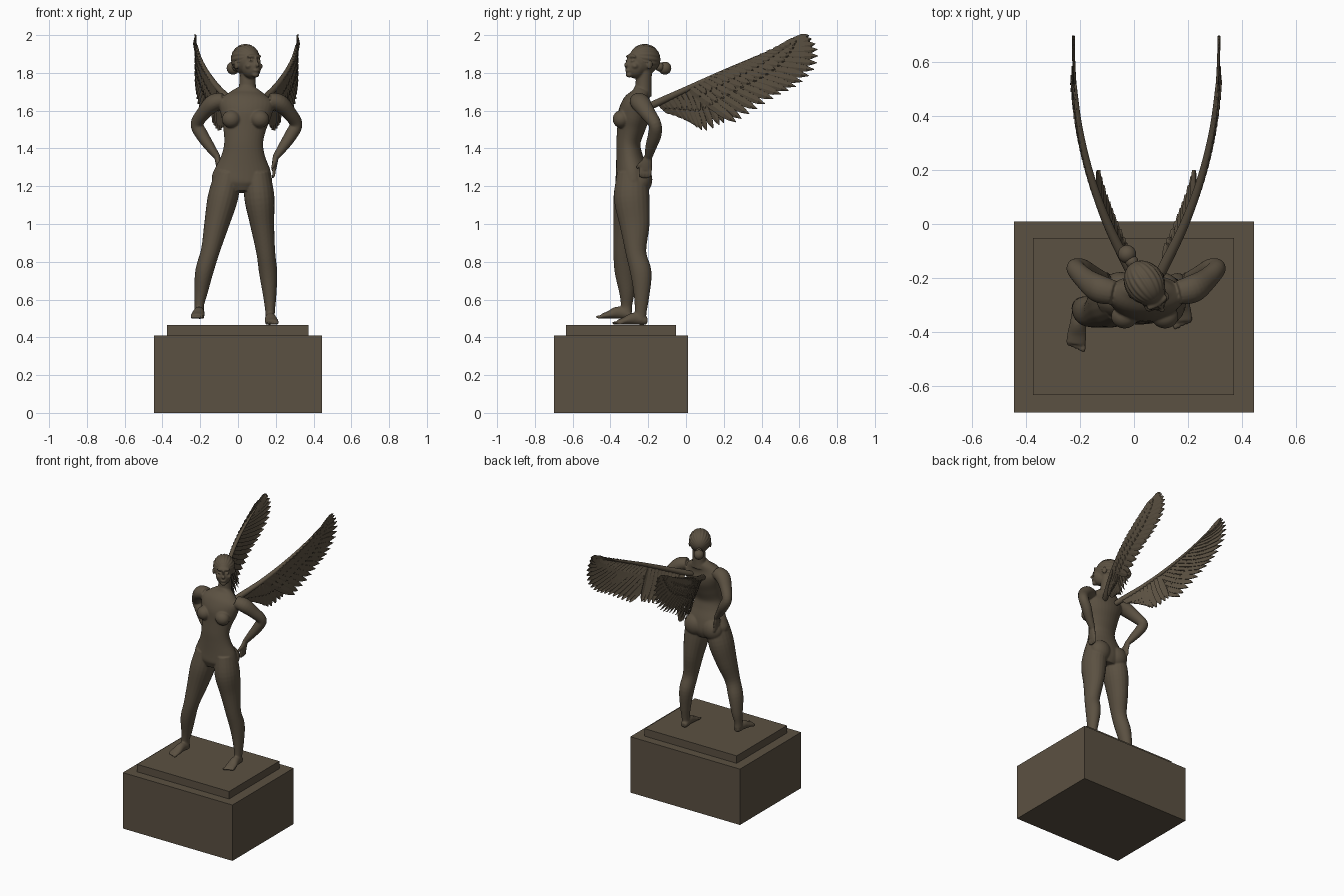
import bpy, bmesh, math
from mathutils import Vector, Matrix

if "Cube" in bpy.data.objects:
    bpy.data.objects.remove(bpy.data.objects["Cube"])

bronze = bpy.data.materials.new("dark_bronze")
bronze.diffuse_color = (0.105, 0.082, 0.054, 1)
bronze.use_nodes = True
bronze.node_tree.nodes["Principled BSDF"].inputs["Base Color"].default_value = bronze.diffuse_color
CX = 0.045                      # mirror line of the upper body and wings


def finish(bm, name, smooth=True):
    bmesh.ops.recalc_face_normals(bm, faces=bm.faces)
    me = bpy.data.meshes.new(name)
    for f in bm.faces:
        f.smooth = smooth
    bm.to_mesh(me)
    bm.free()
    ob = bpy.data.objects.new(name, me)
    me.materials.append(bronze)
    bpy.context.collection.objects.link(ob)
    return ob


def along(pts, t):
    """Smooth curve through tuples, t from 0 to 1."""
    n = len(pts) - 1
    i = min(int(t * n), n - 1)
    f = t * n - i
    a, b, c, d = (pts[min(max(k, 0), n)] for k in (i - 1, i, i + 1, i + 2))
    return [0.5 * (2 * q + (r - p) * f + (2 * p - 5 * q + 4 * r - s) * f * f
                   + (3 * q - p - 3 * r + s) * f ** 3) for p, q, r, s in zip(a, b, c, d)]


def tube(bm, pts, ref=(1, 0, 0), n=20):
    """Closed tube through (x, y, z, radius along ref, other radius)."""
    m = (len(pts) - 1) * 5
    rows = [along(pts, k / m) for k in range(m + 1)]
    rings = []
    for k, r in enumerate(rows):
        t = (Vector(rows[min(k + 1, m)][:3]) - Vector(rows[max(k - 1, 0)][:3])).normalized()
        u = Vector(ref)
        u = (u - t * u.dot(t)).normalized()
        v = t.cross(u)
        rings.append([bm.verts.new(Vector(r[:3]) + u * r[3] * math.cos(a) + v * r[4] * math.sin(a))
                      for a in (2 * math.pi * j / n for j in range(n))])
    for p, q in zip(rings, rings[1:]):
        for j in range(n):
            bm.faces.new((p[j], p[(j + 1) % n], q[(j + 1) % n], q[j]))
    bm.faces.new(rings[0])
    bm.faces.new(rings[-1])


def blob(bm, c, r, mat=Matrix()):
    r = (r, r, r) if isinstance(r, float) else r
    m = mat @ Matrix.Translation(c) @ Matrix.Diagonal((*r, 1))
    return bmesh.ops.create_uvsphere(bm, u_segments=24, v_segments=16, radius=1, matrix=m)['verts']


# plinth and its upper step
def box(name, x0, x1, y0, y1, z0, z1):
    bm = bmesh.new()
    m = Matrix.Translation(((x0 + x1) / 2, (y0 + y1) / 2, (z0 + z1) / 2))
    bmesh.ops.create_cube(bm, size=1, matrix=m @ Matrix.Diagonal((x1 - x0, y1 - y0, z1 - z0, 1)))
    finish(bm, name, False)


box("plinth", -0.445, 0.445, -0.70, 0.01, 0, 0.41)
box("plinth_step", -0.375, 0.372, -0.635, -0.052, 0.41, 0.465)

# torso and neck
body = bmesh.new()
tube(body, [(0.02, -.285, 1.17, .08, .07), (0.02, -.282, 1.22, .155, .09), (.025, -.287, 1.28, .15, .085),
            (.028, -.30, 1.36, .116, .07), (.03, -.305, 1.43, .103, .064), (.035, -.29, 1.51, .115, .075),
            (.042, -.275, 1.58, .135, .085), (.045, -.26, 1.64, .145, .075), (.048, -.24, 1.685, .10, .05),
            (.05, -.228, 1.715, .055, .045)], n=32)
tube(body, [(.049, -.23, 1.68, .06, .05), (.05, -.225, 1.73, .045, .043), (.053, -.222, 1.84, .042, .043)])
for s in (-1, 1):
    blob(body, (CX - .005 + s * .075, -.343, 1.555), (.05, .045, .047))
    blob(body, (.023 + s * .072, -.238, 1.235), (.075, .06, .075))

# legs: left planted, right stepping forward and raised
tube(body, [(.10, -.285, 1.27, .07, .08), (.113, -.287, 1.14, .08, .094), (.128, -.272, 1.0, .064, .08),
            (.147, -.265, .85, .05, .055), (.16, -.238, .74, .048, .056), (.168, -.235, .62, .035, .041),
            (.17, -.24, .53, .025, .031), (.17, -.245, .49, .027, .034)])
tube(body, [(-.05, -.285, 1.27, .07, .08), (-.08, -.29, 1.14, .08, .094), (-.113, -.307, 1.0, .066, .078),
            (-.146, -.33, .86, .05, .055), (-.178, -.323, .75, .048, .055), (-.196, -.313, .64, .036, .041),
            (-.205, -.315, .57, .025, .03), (-.205, -.318, .535, .027, .033)])


# feet with toes
def foot(x, y, z, turn, s):
    p = lambda dx, dy, dz: (x + dx + turn * dy, y - dy, z + dz)
    tube(body, [(*p(0, -.03, .022), .018, .014), (*p(0, -.015, .024), .025, .024), (*p(0, .04, .034), .029, .032),
                (*p(0, .09, .022), .036, .02), (*p(0, .125, .015), .036, .013)])
    for i in range(5):
        blob(body, p(s * (.029 - i * .0145), .138 - i * .006, .011), (.009 - i * .0006, .02, .009))


foot(.168, -.235, .465, .1, -1)
foot(-.203, -.32, .497, -.1, 1)

# arms bent with hands on the hips
for s in (-1, 1):
    X = lambda d: CX + s * d
    Y = (0, 1, 0)
    tube(body, [(X(.12), -.255, 1.655, .045, .04), (X(.175), -.24, 1.64, .052, .047), (X(.225), -.205, 1.59, .042, .038),
                (X(.262), -.165, 1.53, .034, .034), (X(.238), -.165, 1.475, .036, .034),
                (X(.195), -.185, 1.41, .03, .027), (X(.152), -.20, 1.35, .02, .017)], Y)
    tube(body, [(X(.155), -.20, 1.36, .02, .015), (X(.15), -.208, 1.325, .03, .015), (X(.143), -.213, 1.285, .031, .013)], Y)
    for i in range(4):
        y = -.237 + i * .0165
        tube(body, [(X(.145), y, 1.295, .009, .009), (X(.145), y - .003, 1.265, .008, .009),
                    (X(.138), y - .003, 1.24 + .004 * abs(i - 1.5), .006, .006)], Y, 8)
    tube(body, [(X(.15), -.22, 1.335, .01, .012), (X(.143), -.245, 1.315, .01, .01), (X(.135), -.26, 1.295, .007, .007)], Y, 8)

# head, turned to one side and lifted
head = (Matrix.Translation((.05, -.235, 1.865)) @ Matrix.Rotation(math.radians(33), 4, 'Z')
        @ Matrix.Rotation(math.radians(-8), 4, 'X'))
for c, r in [((0, .01, 0), (.066, .086, .078)), ((0, -.032, -.04), (.051, .055, .06)),
             ((0, -.068, -.085), (.02, .017, .015)), ((0, -.09, -.036), (.011, .017, .012)),
             ((0, -.084, -.015), (.007, .012, .026)), ((0, -.083, -.064), (.019, .008, .009)),
             ((0, -.07, .012), (.045, .015, .012))]:
    blob(body, c, r, head)
for s in (-1, 1):
    blob(body, (s * .068, .012, -.022), (.008, .016, .024), head)
    blob(body, (s * .034, -.06, -.038), (.018, .018, .015), head)
    blob(body, (s * .025, -.073, -.012), (.012, .01, .007), head)

figure = finish(body, "figure")
rm = figure.modifiers.new("blend", 'REMESH')
rm.mode, rm.voxel_size, rm.use_smooth_shade = 'VOXEL', 0.005, True
sm = figure.modifiers.new("soften", 'SMOOTH')
sm.factor, sm.iterations = 0.5, 4

# combed hair with ridges, and the bun
bm = bmesh.new()
bmesh.ops.create_uvsphere(bm, u_segments=96, v_segments=24, radius=1)
for v in bm.verts:
    a = math.atan2(v.co.y, v.co.x)
    k = 1 + .03 * math.cos(20 * a) * (1 - v.co.z ** 2)
    v.co = Vector((v.co.x * k * .072, v.co.z * .086, v.co.y * k * .077))
bm.transform(head @ Matrix.Translation((0, .019, .012)))
finish(bm, "hair")
bm = bmesh.new()
blob(bm, (-.026, -.112, 1.825), .034)
blob(bm, (-.008, -.14, 1.832), .024)
finish(bm, "hair_bun")


# wings: bone plus layers of pointed feathers
def depth(y):
    return .27 - .205 * (max(.7 - y, 0) / .855) ** 2.3


BONE = [(-.155, 1.64), (.0, 1.712), (.17, 1.792), (.35, 1.872), (.52, 1.945)]
LONG = [(.65, 2.0), (.695, 1.93), (.685, 1.83), (.60, 1.74), (.49, 1.68), (.37, 1.605), (.265, 1.54)]
SHORT = [(.20, 1.535), (.10, 1.495), (.02, 1.54), (-.07, 1.585)]


def feather(bm, s, root, tip, w, off0, off1):
    r, t = Vector(root), Vector(tip)
    d = (t - r).normalized()
    side = Vector((-d.y, d.x))
    rows = []
    for f, k in ((0, .5), (.25, .85), (.5, 1), (.75, .95), (.88, .65), (1, .04)):
        row = []
        for e in (-1, 0, 1):
            p = r.lerp(t, f) + side * (e * k * w - .12 * w * math.sin(f * math.pi))
            x = depth(p.x) + off0 + (off1 - off0) * f + e * .004 + (.003 if e == 0 else 0)
            row.append(bm.verts.new((CX + s * x, p.x, p.y)))
        rows.append(row)
    for a, b in zip(rows, rows[1:]):
        for j in (0, 1):
            bm.faces.new((a[j], a[j + 1], b[j + 1], b[j]))


for s, side in ((-1, "right"), (1, "left")):
    bm = bmesh.new()
    N = 18
    for i in range(N):
        u = i / (N - 1)
        root, tip = along(BONE, 1 - .72 * u ** .9), along(LONG, u)
        feather(bm, s, root, tip, .024, 0, 0)
        mid = Vector(root).lerp(Vector(tip), .5)            # covert layers
        feather(bm, s, root, mid, .024, .008, .004)
        feather(bm, s, root, Vector(root).lerp(mid, .5), .022, .013, .008)
    for i in range(11):
        u = i / 10
        root, tip = along(BONE, .40 - .36 * u), along(SHORT, u)
        feather(bm, s, root, tip, .02, -.004, -.035)
        feather(bm, s, root, Vector(root).lerp(Vector(tip), .55), .02, .006, -.012)
    ob = finish(bm, side + "_wing_feathers", False)
    so = ob.modifiers.new("thickness", 'SOLIDIFY')
    so.thickness, so.offset = .003, 0

    bm = bmesh.new()
    pts = [(CX + s * (depth(y) + .002), y, z, .02 - .003 * i, .02 - .0038 * i) for i, (y, z) in enumerate(BONE)]
    pts.insert(0, (CX + s * .045, -.20, 1.62, .016, .016))
    tube(bm, pts, n=14)
    finish(bm, side + "_wing_bone")
